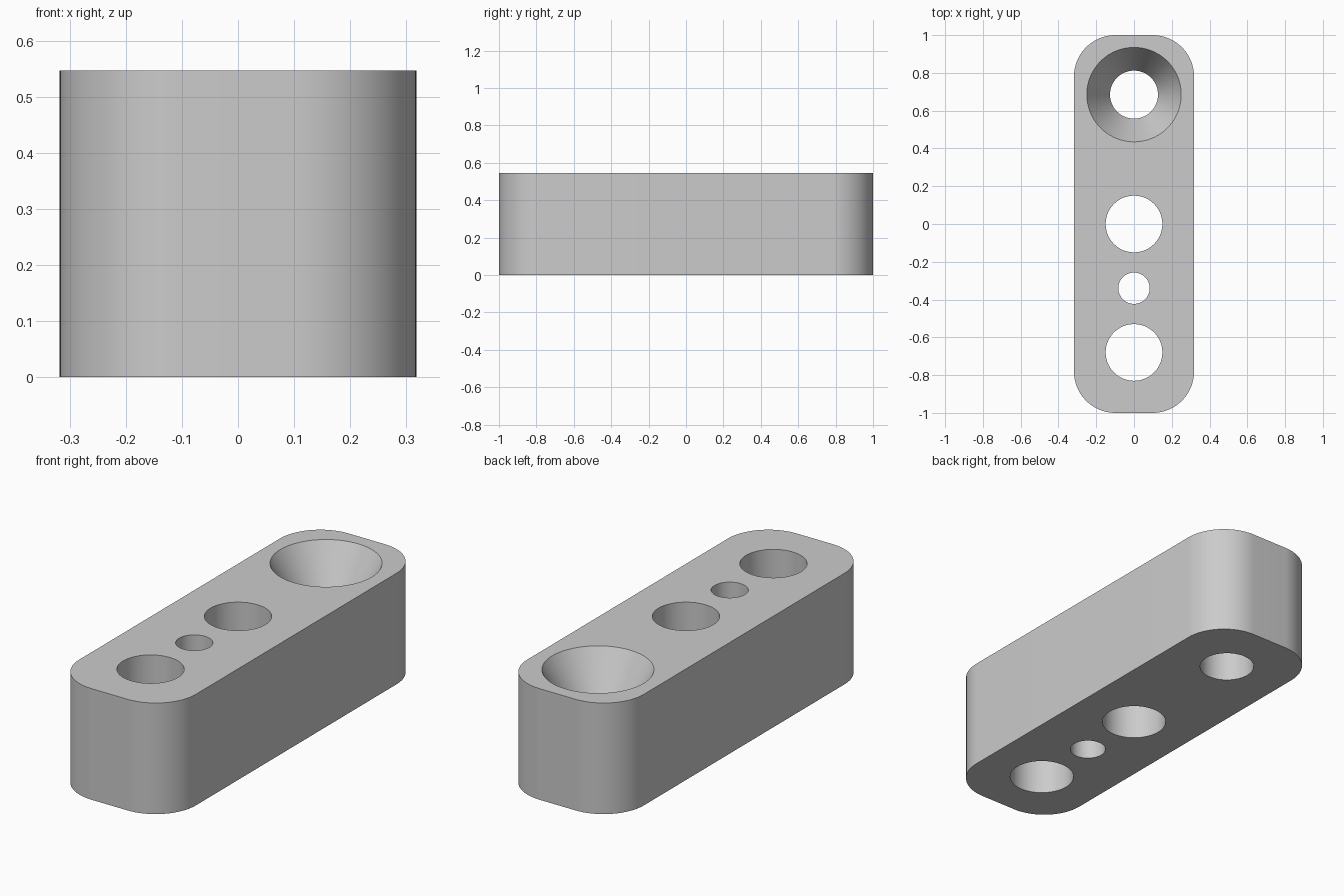
import bpy, bmesh, math

if "Cube" in bpy.data.objects:
    bpy.data.objects.remove(bpy.data.objects["Cube"])

WIDTH, LENGTH, HEIGHT, CORNER = 0.636, 2.0, 0.547, 0.22

grey = bpy.data.materials.new("plain grey")
grey.use_nodes = True
grey.diffuse_color = (0.6, 0.6, 0.6, 1)
grey.node_tree.nodes["Principled BSDF"].inputs["Base Color"].default_value = (0.6, 0.6, 0.6, 1)


def add_object(name, bm):
    mesh = bpy.data.meshes.new(name)
    bm.to_mesh(mesh)
    bm.free()
    mesh.materials.append(grey)
    obj = bpy.data.objects.new(name, mesh)
    bpy.context.collection.objects.link(obj)
    return obj


def turned_cutter(name, y, profile, sides=96):
    """Closed solid of revolution from (radius, z) pairs, bottom to top."""
    bm = bmesh.new()
    rings = [[bm.verts.new((r * math.cos(math.tau * i / sides),
                            y + r * math.sin(math.tau * i / sides), z))
              for i in range(sides)] for r, z in profile]
    for low, high in zip(rings, rings[1:]):
        for i in range(sides):
            j = (i + 1) % sides
            bm.faces.new((low[i], low[j], high[j], high[i]))
    bm.faces.new(rings[0][::-1])
    bm.faces.new(rings[-1])
    obj = add_object(name, bm)
    obj.hide_render = True
    return obj


# Block with rounded upright corners
bm = bmesh.new()
bmesh.ops.create_cube(bm, size=1)
bmesh.ops.scale(bm, vec=(WIDTH, LENGTH, HEIGHT), verts=bm.verts)
bmesh.ops.translate(bm, vec=(0, 0, HEIGHT / 2), verts=bm.verts)
upright = [e for e in bm.edges if abs(e.verts[0].co.z - e.verts[1].co.z) > 0.1]
bmesh.ops.bevel(bm, geom=upright, offset=CORNER, segments=24, profile=0.5, affect='EDGES')
block = add_object("drilled_block", bm)

# Straight through holes, then the countersunk hole at the back
under, over = -0.1, HEIGHT + 0.1
cutters = [turned_cutter(name, y, [(r, under), (r, over)]) for name, y, r in (
    ("front_hole_cutter", -0.68, 0.15),
    ("small_hole_cutter", -0.34, 0.083),
    ("middle_hole_cutter", 0.0, 0.15))]
SINK = 0.213
cutters.append(turned_cutter("countersink_cutter", 0.685, [
    (0.127, under), (0.127, HEIGHT - SINK), (0.25, HEIGHT), (0.25, over)]))

bpy.context.view_layer.objects.active = block
block.select_set(True)
for cutter in cutters:
    cut = block.modifiers.new(cutter.name, 'BOOLEAN')
    cut.operation = 'DIFFERENCE'
    cut.solver = 'EXACT'
    cut.object = cutter
    bpy.ops.object.modifier_apply(modifier=cut.name)
    bpy.data.objects.remove(cutter)

# Smooth curved walls, crisp rims
bpy.ops.object.shade_smooth_by_angle(angle=math.radians(25))
